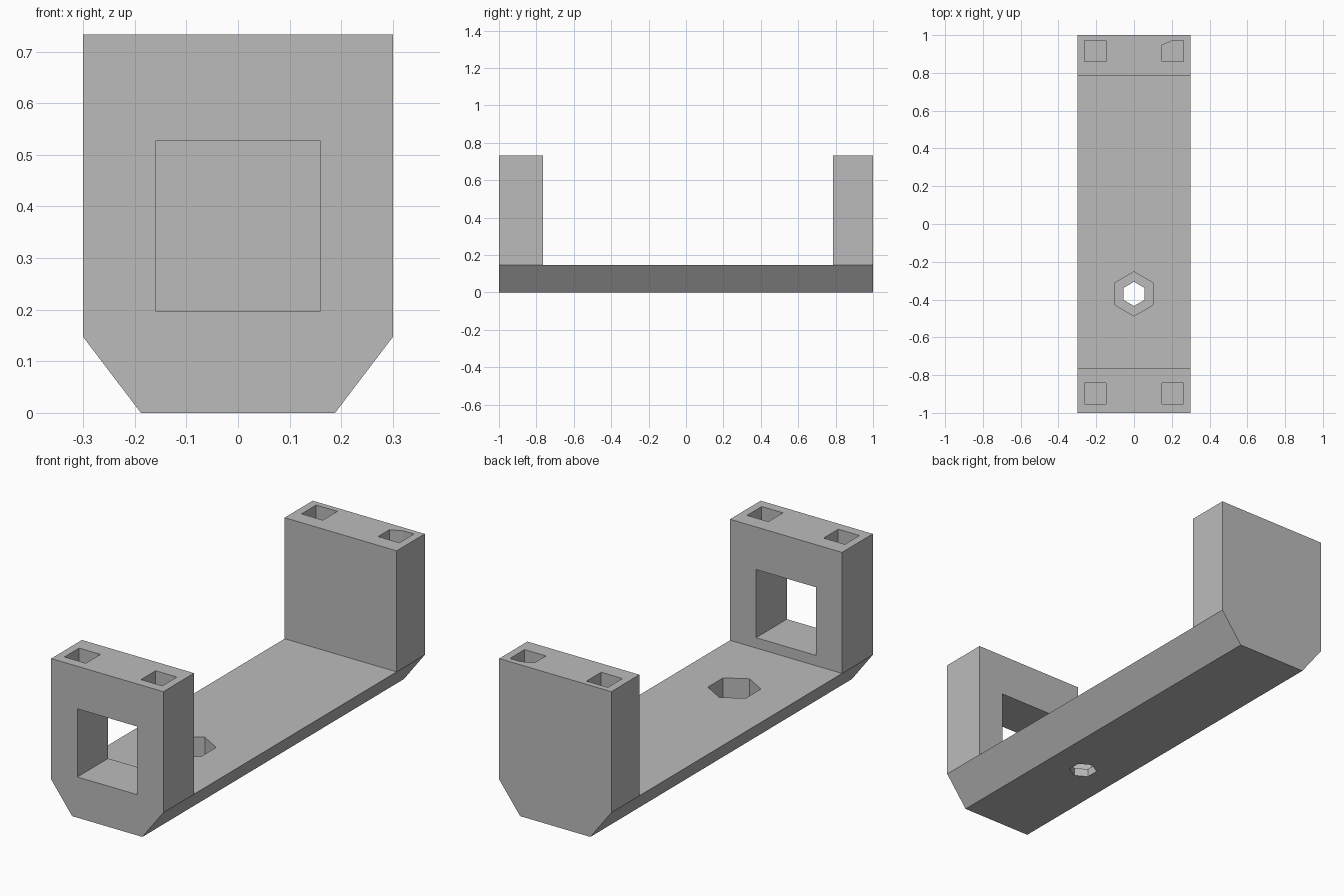
import bpy
import bmesh
from math import cos, radians, sin

cube = bpy.data.objects.get("Cube")
if cube:
    bpy.data.objects.remove(cube, do_unlink=True)

HALF_W, TOP, DECK = 0.3, 0.733, 0.147

grey = bpy.data.materials.new("plain_grey")
grey.use_nodes = True
grey.diffuse_color = (0.5, 0.5, 0.5, 1)
grey.node_tree.nodes["Principled BSDF"].inputs["Base Color"].default_value = (0.5, 0.5, 0.5, 1)


def prism(name, profile, axis, start, end):
    """Extrude a 2D profile along an axis: x takes (y, z), y takes (x, z), z takes (x, y)."""
    def place(p):
        return {"x": (start, *p), "y": (p[0], start, p[1]), "z": (*p, start)}[axis]
    bm = bmesh.new()
    face = bm.faces.new([bm.verts.new(place(p)) for p in profile])
    new = bmesh.ops.extrude_face_region(bm, geom=[face], use_keep_orig=True)["geom"]
    shift = [(end - start) * (axis == a) for a in "xyz"]
    bmesh.ops.translate(bm, vec=shift, verts=[v for v in new if isinstance(v, bmesh.types.BMVert)])
    bmesh.ops.recalc_face_normals(bm, faces=bm.faces)
    mesh = bpy.data.meshes.new(name)
    bm.to_mesh(mesh)
    bm.free()
    mesh.materials.append(grey)
    obj = bpy.data.objects.new(name, mesh)
    bpy.context.collection.objects.link(obj)
    return obj


def rect(a0, a1, b0, b1):
    return [(a0, b0), (a1, b0), (a1, b1), (a0, b1)]


def hexagon(radius, cx, cy):
    angles = [radians(30 + 60 * i) for i in range(6)]
    return [(cx + radius * cos(a), cy + radius * sin(a)) for a in angles]


def cut(target, cutter):
    """Subtract the cutter for good and discard it."""
    mod = target.modifiers.new(cutter.name, "BOOLEAN")
    mod.operation, mod.solver, mod.object = "DIFFERENCE", "EXACT", cutter
    bpy.context.view_layer.objects.active = target
    bpy.ops.object.modifier_apply(modifier=mod.name)
    bpy.data.objects.remove(cutter, do_unlink=True)


# Deck with an upright wall at each end
side = [(-1, 0), (1, 0), (1, TOP), (0.785, TOP), (0.785, DECK),
        (-0.765, DECK), (-0.765, TOP), (-1, TOP)]
bracket = prism("bracket", side, "x", -HALF_W, HALF_W)

# Sloped lower edges, running the full length
for s in (-1, 1):
    wedge = [(s * HALF_W, DECK), (s * 0.112, -0.1), (s * 0.5, -0.1), (s * 0.5, DECK)]
    cut(bracket, prism("edge_cutter", wedge, "y", -1.2, 1.2))

# Square window through the front wall
cut(bracket, prism("window_cutter", rect(-0.16, 0.16, 0.197, 0.527), "y", -1.2, -0.6))

# Square pockets in the wall tops, one with a clipped corner
for y in (-0.953, 0.86):
    for x in (-0.262, 0.148):
        shape = rect(x, x + 0.114, y, y + 0.112)
        if x > 0 and y > 0:
            shape[3:] = [(x + 0.058, y + 0.112), (x, y + 0.086)]
        cut(bracket, prism("pocket_cutter", shape, "z", TOP - 0.15, TOP + 0.1))

# Hexagonal recess and smaller through hole in the deck
cut(bracket, prism("recess_cutter", hexagon(0.117, 0, -0.37), "z", 0.04, 0.3))
cut(bracket, prism("hole_cutter", hexagon(0.064, 0, -0.37), "z", -0.1, 0.1))
